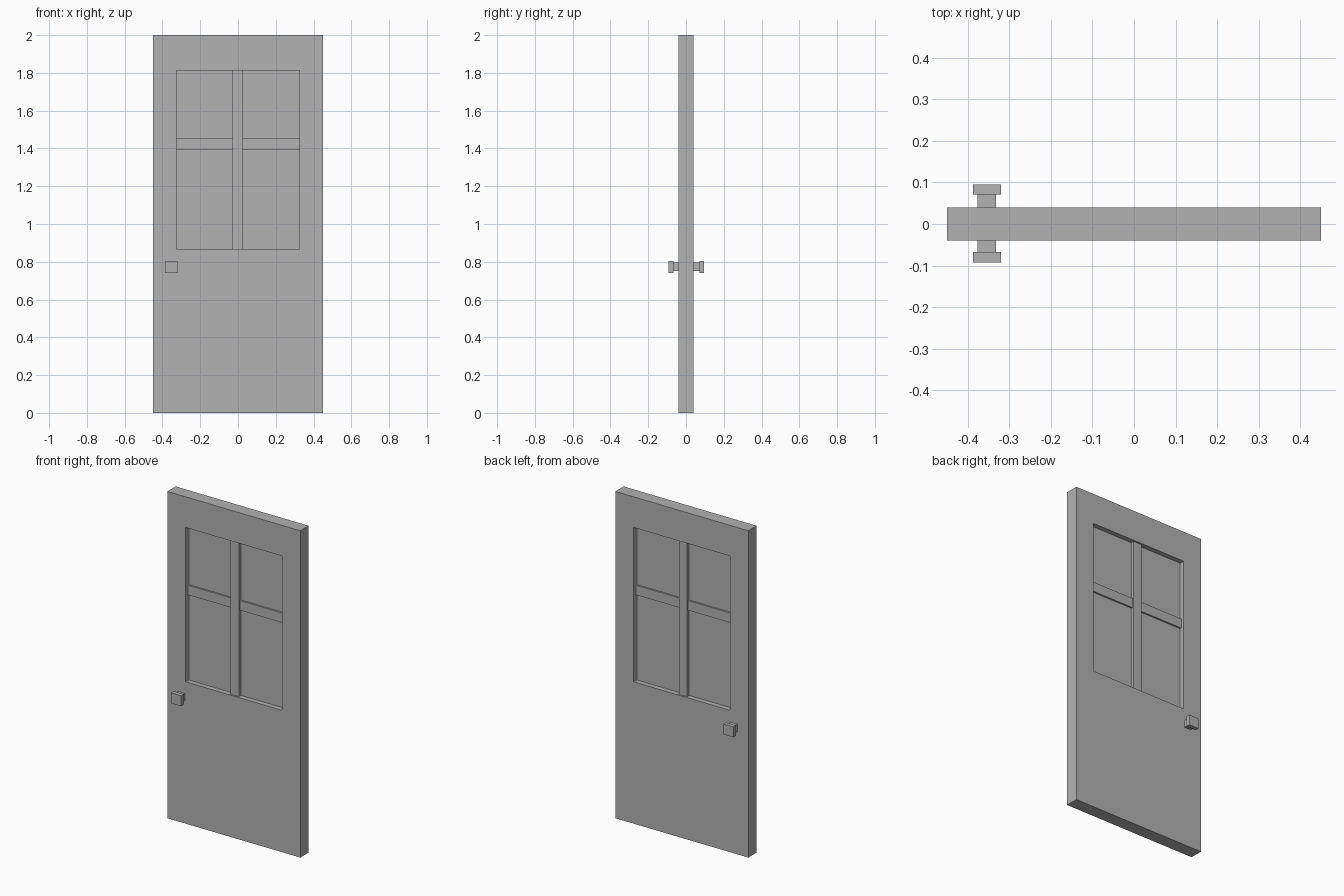
import bpy, bmesh

if "Cube" in bpy.data.objects:
    bpy.data.objects.remove(bpy.data.objects["Cube"], do_unlink=True)

grey = bpy.data.materials.new("plain grey")
grey.use_nodes = True
colour = (0.445, 0.445, 0.445, 1)
grey.diffuse_color = colour
grey.node_tree.nodes["Principled BSDF"].inputs["Base Color"].default_value = colour


def finish(name, bm):
    bmesh.ops.recalc_face_normals(bm, faces=bm.faces)
    mesh = bpy.data.meshes.new(name)
    bm.to_mesh(mesh)
    bm.free()
    mesh.materials.append(grey)
    obj = bpy.data.objects.new(name, mesh)
    bpy.context.collection.objects.link(obj)


def box(name, x, y, z):
    """Box from (low, high) ranges on each axis."""
    bm = bmesh.new()
    bmesh.ops.create_cube(bm, size=1)
    for v in bm.verts:
        v.co = [r[0] if c < 0 else r[1] for c, r in zip(v.co, (x, y, z))]
    finish(name, bm)


def rectangle(bm, x, z, y):
    (a, b), (c, d) = x, z
    return [bm.verts.new((px, y, pz)) for px, pz in ((a, c), (b, c), (b, d), (a, d))]


# Door slab with a window opening: two rectangles joined, then extruded
OPEN_X, OPEN_Z = (-0.326, 0.326), (0.868, 1.812)
HALF = 0.04
bm = bmesh.new()
outer = rectangle(bm, (-0.45, 0.45), (0, 2), -HALF)
inner = rectangle(bm, OPEN_X, OPEN_Z, -HALF)
ring = []
for i in range(4):
    j = (i + 1) % 4
    ring.append(bm.faces.new((outer[i], outer[j], inner[j], inner[i])))
extruded = bmesh.ops.extrude_face_region(bm, geom=ring, use_keep_orig=True)["geom"]
moved = [g for g in extruded if isinstance(g, bmesh.types.BMVert)]
bmesh.ops.translate(bm, verts=moved, vec=(0, 2 * HALF, 0))
finish("door_slab", bm)

# Recessed pane and the two crossing bars, each stepped further forward
box("window_pane", OPEN_X, (-0.01, 0.01), OPEN_Z)
box("horizontal_bar", OPEN_X, (-0.02, 0.02), (1.393, 1.452))
box("vertical_bar", (-0.029, 0.027), (-0.03, 0.03), OPEN_Z)

# Square knobs on stems, front and back
for side, start, neck, tip in (("front", -HALF, -0.067, -0.092), ("back", HALF, 0.071, 0.095)):
    box(side + "_knob_stem", (-0.376, -0.332), sorted((start, neck)), (0.752, 0.796))
    box(side + "_knob", (-0.387, -0.32), sorted((neck, tip)), (0.74, 0.804))
